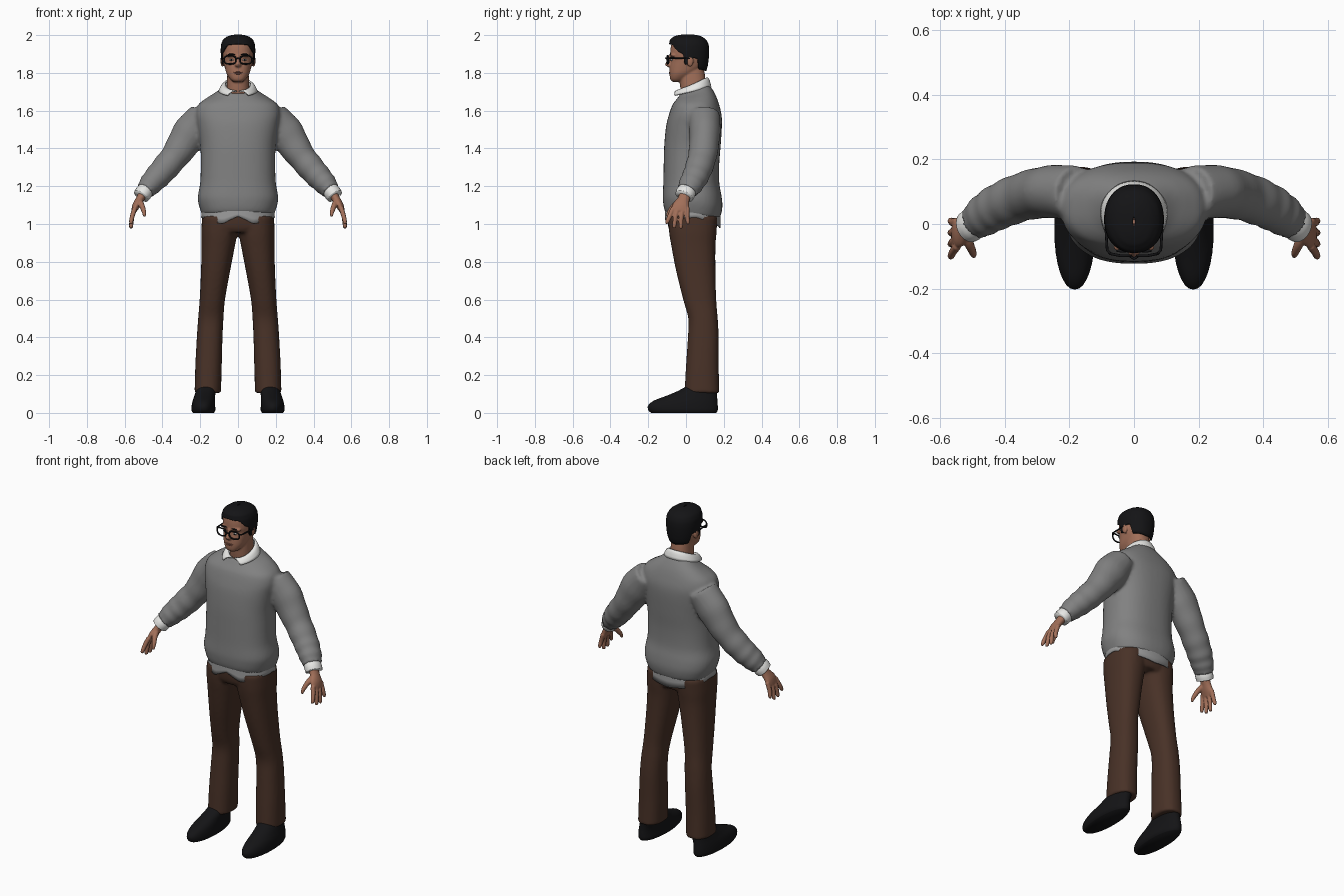
import bpy, bmesh, math
from mathutils import Vector

if "Cube" in bpy.data.objects:
    bpy.data.objects.remove(bpy.data.objects["Cube"])

PI = math.pi


def material(name, r, g, b):
    m = bpy.data.materials.new(name)
    m.diffuse_color = (r, g, b, 1)
    m.use_nodes = True
    m.node_tree.nodes["Principled BSDF"].inputs["Base Color"].default_value = m.diffuse_color
    return m


SKIN = material("skin", 0.36, 0.16, 0.10)
LIPS = material("lips", 0.26, 0.10, 0.07)
BLACK = material("black", 0.007, 0.007, 0.008)
WHITE = material("white", 0.80, 0.80, 0.78)
WOOL = material("grey wool", 0.22, 0.22, 0.22)
HEM = material("pale grey", 0.33, 0.33, 0.33)
BROWN = material("brown cloth", 0.065, 0.031, 0.020)


def smooth_rows(rows, steps=4):
    """Catmull-Rom interpolation of every number in the rows."""
    out = []
    for i in range(len(rows) - 1):
        p0, p1, p2, p3 = (rows[max(0, min(len(rows) - 1, k))] for k in range(i - 1, i + 3))
        for s in range(steps):
            t = s / steps
            out.append([0.5 * (2 * b + (c - a) * t + (2 * a - 5 * b + 4 * c - d) * t * t
                               + (3 * b - a - 3 * c + d) * t ** 3)
                        for a, b, c, d in zip(p0, p1, p2, p3)])
    return out + [list(rows[-1])]


def lerp_table(table, x):
    for (x0, *a), (x1, *b) in zip(table, table[1:]):
        if x <= x1:
            t = max(0, (x - x0) / (x1 - x0))
            return [p + (q - p) * t for p, q in zip(a, b)]
    return table[-1][1:]


def skin_rings(bm, rings, cap=True, closed=True):
    vs = [[bm.verts.new(p) for p in r] for r in rings]
    n = len(vs[0])
    for a, b in zip(vs, vs[1:]):
        for i in range(n if closed else n - 1):
            j = (i + 1) % n
            bm.faces.new((a[i], a[j], b[j], b[i]))
    if cap:
        bm.faces.new(vs[0][::-1])
        bm.faces.new(vs[-1])


def oval(a, hw, hd, n):
    c, s = -math.cos(a), math.sin(a)
    return (hw * math.copysign(abs(s) ** (2 / n), s), hd * math.copysign(abs(c) ** (2 / n), c))


def stack(bm, rows, x=0, n=2.3, seg=32):
    """Level rings; row = z, front y, back y, half width, tilt, x shift."""
    rings = []
    for z, yf, yb, hw, tilt, dx in smooth_rows([tuple(r) + (0,) * (6 - len(r)) for r in rows]):
        ring = []
        for k in range(seg):
            px, py = oval(2 * PI * k / seg, hw, (yb - yf) / 2, n)
            ring.append((x + dx + px, (yf + yb) / 2 + py, z + tilt * py))
        rings.append(ring)
    skin_rings(bm, rings)


def tube(bm, rows, seg=20, ripple=0):
    """Rings across a path; row = x, y, z, in-plane radius, depth radius."""
    rows = smooth_rows(rows, 6)
    rings = []
    for i, (x, y, z, a, b) in enumerate(rows):
        t = Vector(rows[min(i + 1, len(rows) - 1)][:3]) - Vector(rows[max(i - 1, 0)][:3])
        t.normalize()
        v = (Vector((0, 1, 0)) - t * t.y).normalized()
        u = t.cross(v)
        f = 1 + ripple * math.sin(i * 1.3) * i / len(rows)
        rings.append([Vector((x, y, z)) + u * a * f * math.cos(2 * PI * k / seg)
                      + v * b * f * math.sin(2 * PI * k / seg) for k in range(seg)])
    skin_rings(bm, rings)


def ball(bm, c, r):
    vs = bmesh.ops.create_uvsphere(bm, u_segments=16, v_segments=10, radius=1)["verts"]
    for v in vs:
        v.co = Vector([v.co[k] * r[k] + c[k] for k in range(3)])


def finish(name, bm, mat, voxel=0, relax=3, thick=0):
    bmesh.ops.recalc_face_normals(bm, faces=bm.faces)
    for f in bm.faces:
        f.smooth = True
    me = bpy.data.meshes.new(name)
    bm.to_mesh(me)
    bm.free()
    me.materials.append(mat)
    ob = bpy.data.objects.new(name, me)
    bpy.context.collection.objects.link(ob)
    if voxel:
        m = ob.modifiers.new("merge", 'REMESH')
        m.mode, m.voxel_size, m.use_smooth_shade = 'VOXEL', voxel, True
        m = ob.modifiers.new("relax", 'SMOOTH')
        m.factor, m.iterations = 0.5, relax
    if thick:
        m = ob.modifiers.new("thickness", 'SOLIDIFY')
        m.thickness, m.offset = thick, 0
    return ob


def mirrored(rows, s):
    return [(r[0] * s,) + tuple(r[1:]) for r in rows]


def shell(name, profile, edge, top, mat, thick, rows=14):
    """Open shell whose lower edge follows a height table over the angle."""
    bm, rings, seg = bmesh.new(), [], 72
    for j in range(rows + 1):
        ring = []
        for k in range(seg):
            a = 2 * PI * k / seg
            lo = lerp_table(edge, min(a, 2 * PI - a))[0]
            z = lo + (top - lo) * math.sin(j / rows * PI / 2)
            yf, yb, hw = lerp_table(profile, z)
            px, py = oval(a, hw, (yb - yf) / 2, 2.2)
            ring.append((px, (yf + yb) / 2 + py, z))
        rings.append(ring)
    skin_rings(bm, rings, cap=False)
    return finish(name, bm, mat, thick=thick)


# Sweater: body and both sleeves merged
bm = bmesh.new()
stack(bm, [(1.045, -.108, .178, .188, -.1), (1.07, -.117, .187, .198, -.1), (1.11, -.122, .193, .21, -.08),
           (1.15, -.123, .188, .212), (1.22, -.12, .176, .2), (1.32, -.118, .176, .197),
           (1.42, -.115, .184, .2), (1.52, -.105, .19, .215), (1.58, -.09, .188, .225),
           (1.63, -.072, .176, .212), (1.665, -.055, .16, .168, .1), (1.69, -.045, .14, .122, .25),
           (1.715, -.03, .12, .085, .35)], n=2.4, seg=48)
sleeve = [(.18, .095, 1.575, .08, .085), (.25, .1, 1.485, .095, .082), (.33, .088, 1.365, .076, .076),
          (.405, .06, 1.275, .07, .072), (.455, .032, 1.22, .062, .066), (.492, .006, 1.175, .05, .057)]
for s in (1, -1):
    tube(bm, mirrored(sleeve, s), 28, .05)
finish("sweater", bm, WOOL, .01, 4)

# Shirt hem below the sweater
shell("shirt_hem", [(.97, -.108, .178, .19), (1.0, -.11, .18, .193), (1.08, -.108, .178, .19)],
      [(0, 1.04), (.4, 1.0), (1.2, 1.03), (1.7, 1.035), (2.3, 1.0), (PI, .98)], 1.075, HEM, .006, 4)

# Trousers: hips and both legs merged
bm = bmesh.new()
stack(bm, [(.955, -.08, .155, .165), (.98, -.093, .163, .184), (1.02, -.098, .168, .185), (1.06, -.098, .17, .18)])
leg = [(.105, -.008, .177, .07, 0, .16), (.25, .0, .173, .07, 0, .156), (.4, .01, .173, .068, 0, .15),
       (.5, .012, .168, .067, 0, .144), (.6, -.015, .16, .067, 0, .136), (.75, -.052, .156, .077, 0, .119),
       (.88, -.077, .156, .088, 0, .105), (.96, -.09, .162, .096, 0, .098), (1.04, -.095, .166, .095, 0, .095)]
for s in (1, -1):
    stack(bm, [r[:5] + (r[5] * s,) for r in leg])
finish("trousers", bm, BROWN, .01, 2)

# Shoes
for s, side in ((1, "left"), (-1, "right")):
    bm = bmesh.new()
    stack(bm, [(.0, -.185, .16, .056, 0, .183 * s), (.015, -.2, .168, .063, 0, .183 * s),
               (.04, -.2, .168, .062, 0, .183 * s), (.065, -.17, .166, .059, 0, .181 * s),
               (.09, -.105, .165, .055, 0, .176 * s), (.115, -.045, .165, .053, 0, .17 * s),
               (.14, -.0, .16, .05, 0, .165 * s)], n=2.1)
    finish(side + "_shoe", bm, BLACK)

# Shirt cuffs and hands
fingers = [(-.068, -.1, 1.0), (-.043, -.062, .978), (-.017, -.027, .976), (.007, .01, .998)]
for s, side in ((1, "left"), (-1, "right")):
    bm = bmesh.new()
    tube(bm, mirrored([(.485, .01, 1.185, .042, .048), (.5, -.001, 1.165, .046, .052),
                       (.513, -.01, 1.147, .044, .05)], s))
    finish(side + "_cuff", bm, WHITE)
    bm = bmesh.new()
    tube(bm, mirrored([(.495, 0, 1.17, .026, .032), (.52, -.013, 1.13, .022, .032),
                       (.54, -.027, 1.095, .02, .045), (.553, -.032, 1.065, .013, .044)], s))
    for y0, y1, z1 in fingers:
        tube(bm, mirrored([(.546, y0, 1.085, .013, .013), (.56, (y0 + y1) / 2 - .003, 1.04, .0125, .0125),
                           (.566, y1, z1 + .01, .0105, .0105), (.566, y1, z1, .005, .005)], s), 12)
    tube(bm, mirrored([(.525, -.02, 1.125, .018, .018), (.51, -.06, 1.1, .015, .015),
                       (.498, -.088, 1.065, .012, .012), (.495, -.1, 1.04, .007, .007)], s), 12)
    finish(side + "_hand", bm, SKIN, .0045, 2)

# Head: skull, neck, nose, brow, ears merged
bm = bmesh.new()
stack(bm, [(1.752, -.07, -.02, .022), (1.765, -.083, .0, .04), (1.795, -.087, .045, .06), (1.83, -.086, .09, .07),
           (1.87, -.079, .106, .077), (1.9, -.084, .11, .08), (1.95, -.078, .106, .078),
           (1.975, -.06, .09, .066), (1.99, -.03, .065, .04)])
stack(bm, [(1.66, -.02, .115, .066), (1.72, -.03, .108, .06), (1.79, -.035, .1, .057), (1.84, -.02, .09, .055)])
stack(bm, [(1.829, -.092, -.06, .01), (1.838, -.107, -.06, .017), (1.848, -.11, -.06, .016),
           (1.868, -.1, -.06, .011), (1.895, -.088, -.06, .01)], n=2, seg=16)
for s in (1, -1):
    ball(bm, (.083 * s, .022, 1.862), (.01, .018, .03))
    ball(bm, (.036 * s, -.07, 1.893), (.03, .017, .008))
finish("head", bm, SKIN, .005, 2)

# Mouth, eyes and brows
bm = bmesh.new()
ball(bm, (0, -.083, 1.803), (.024, .0075, .004))
ball(bm, (0, -.083, 1.796), (.019, .0075, .0045))
finish("lips", bm, LIPS)
for s, side in ((1, "left"), (-1, "right")):
    for part, mat, r, y, z in (("eye", WHITE, (.012, .006, .005), -.077, 1.869),
                               ("pupil", BLACK, (.005, .003, .005), -.082, 1.869),
                               ("eyebrow", BLACK, (.021, .005, .004), -.083, 1.898)):
        bm = bmesh.new()
        ball(bm, (.035 * s, y, z), r)
        finish(side + "_" + part, bm, mat)

# Hair cap
shell("hair", [(1.80, -.09, .1, .068), (1.84, -.088, .112, .081), (1.88, -.086, .117, .086), (1.92, -.087, .119, .088),
               (1.95, -.086, .116, .086), (1.975, -.081, .103, .076), (1.99, -.062, .08, .055),
               (1.997, -.035, .055, .03), (2.0, -.005, .02, .003)],
      [(0, 1.952), (.65, 1.948), (1.0, 1.915), (1.3, 1.9), (1.4, 1.845), (1.65, 1.845), (1.75, 1.88), (2.0, 1.875),
       (2.15, 1.82), (PI, 1.81)], 2.0, BLACK, .008, 20)

# Spectacles: two rims, bridge, two temple arms
cu = bpy.data.curves.new("spectacles", 'CURVE')
cu.dimensions, cu.bevel_depth, cu.bevel_resolution = '3D', .0042, 2


def wire(points, cyclic=False):
    sp = cu.splines.new('POLY')
    sp.points.add(len(points) - 1)
    for p, q in zip(sp.points, points):
        p.co = (*q, 1)
    sp.use_cyclic_u = cyclic


for s in (1, -1):
    rim = [oval(2 * PI * k / 28, .031, .022, 2.8) for k in range(28)]
    wire([(s * (.042 + x), -.098 + .2 * max(0, x), 1.869 + z) for x, z in rim], True)
    wire([(s * .073, -.092, 1.878), (s * .083, -.08, 1.879), (s * .086, -.03, 1.878), (s * .089, .022, 1.876)])
wire([(-.012, -.1, 1.874), (0, -.107, 1.878), (.012, -.1, 1.874)])
cu.materials.append(BLACK)
bpy.context.collection.objects.link(bpy.data.objects.new("spectacles", cu))

# Folded shirt collar, open at the throat
bm, rings = bmesh.new(), []
for j in range(7):
    t, ring = j / 6, []
    for k in range(49):
        f = k / 48 * 2 - 1
        a0 = .1 + .5 * t
        a = PI + f * (PI - a0)
        c, s = math.cos(a), math.sin(a)
        top = Vector((.067 * s, .037 - (.078 if c > 0 else .073) * c, 1.737 - .036 * c))
        low = Vector((.1 * s, .037 - (.117 if c > 0 else .093) * c, 1.702 - .026 * c))
        p = top.lerp(low, t)
        p.z += .012 * math.sin(PI * t)
        ring.append(p)
    rings.append(ring)
skin_rings(bm, rings, cap=False, closed=False)
finish("shirt_collar", bm, WHITE, thick=.008)
